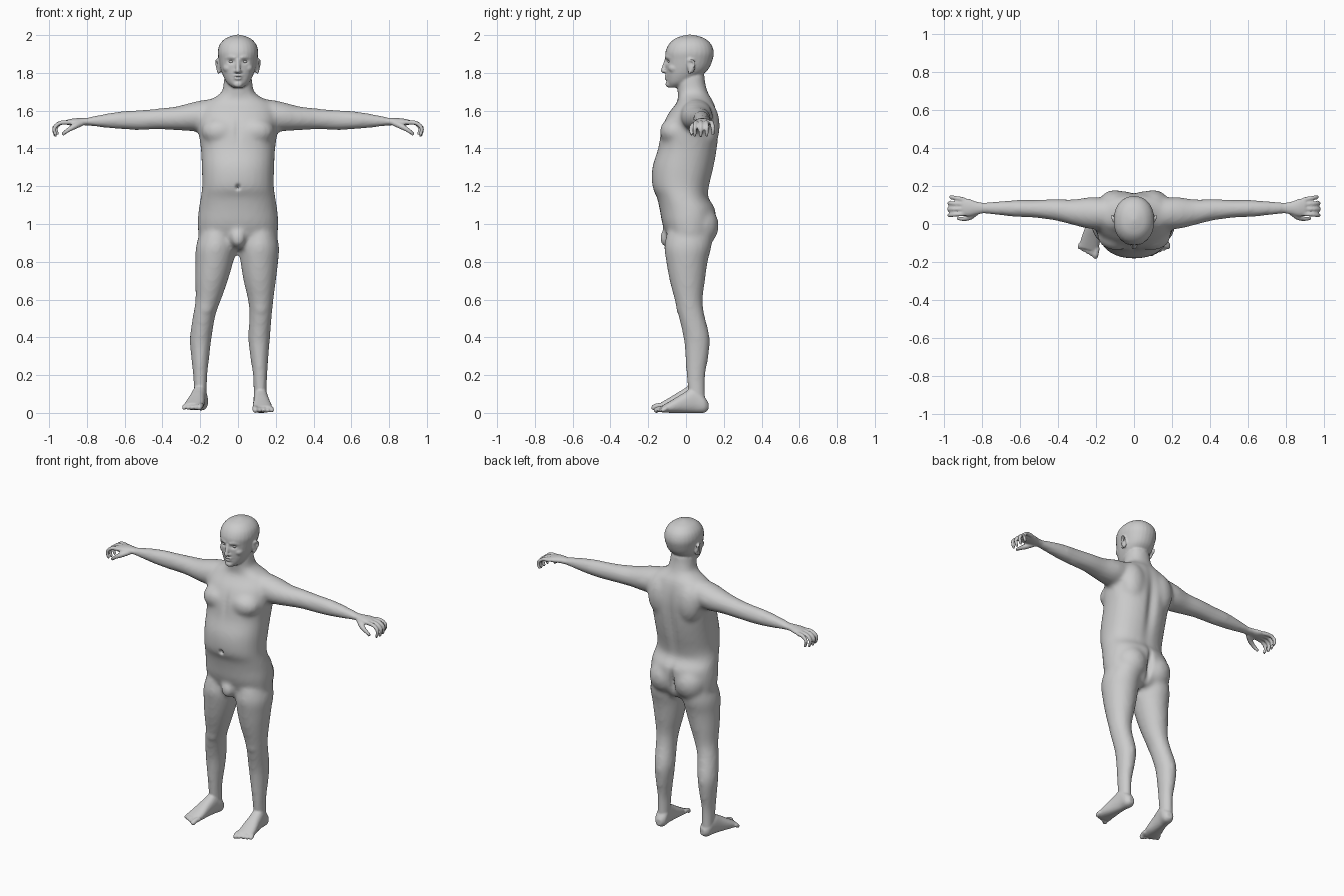
import bpy, bmesh
from math import sin, cos, pi, radians, copysign, exp
from mathutils import Vector, Matrix

if "Cube" in bpy.data.objects:
    bpy.data.objects.remove(bpy.data.objects["Cube"])

skin = bpy.data.materials.new("neutral grey")
skin.use_nodes = True
skin.diffuse_color = (0.6, 0.6, 0.6, 1)
skin.node_tree.nodes["Principled BSDF"].inputs["Base Color"].default_value = skin.diffuse_color


def spline(rows, steps):
    """Smooth interpolation through rows of numbers."""
    rows = [Vector(r) for r in rows]
    rows = [rows[0]] + rows + [rows[-1]]
    out = []
    for a, b, c, d in zip(rows, rows[1:], rows[2:], rows[3:]):
        for i in range(steps):
            t = i / steps
            out.append(b + (c - a) * (t / 2) + (a * 2 - b * 5 + c * 4 - d) * (t * t / 2)
                       + (b * 3 - a - c * 3 + d) * (t ** 3 / 2))
    return out + [rows[-1]]


def bridge(bm, rings):
    rings = [[bm.verts.new(p) for p in ring] for ring in rings]
    for lower, upper in zip(rings, rings[1:]):
        for k in range(len(lower)):
            bm.faces.new((lower[k - 1], lower[k], upper[k], upper[k - 1]))
    bm.faces.new(rings[0][::-1])
    bm.faces.new(rings[-1])


def loft(bm, axis, rows, power=2.0, sides=28):
    """Rows hold: place along axis, two centre values, two radii."""
    u, v = [i for i in range(3) if i != axis]
    rings = []
    for along, cu, cv, ru, rv in spline(rows, 4):
        ring = []
        for k in range(sides):
            c, s = cos(2 * pi * k / sides), sin(2 * pi * k / sides)
            p = Vector()
            p[axis] = along
            p[u] = cu + ru * copysign(abs(c) ** (2 / power), c)
            p[v] = cv + rv * copysign(abs(s) ** (2 / power), s)
            ring.append(p)
        rings.append(ring)
    bridge(bm, rings)


def ball(bm, centre, radii, tilt=0):
    m = Matrix.Translation(centre) @ Matrix.Rotation(radians(tilt), 4, 'X') @ Matrix.Diagonal((*radii, 1))
    bmesh.ops.create_uvsphere(bm, u_segments=16, v_segments=10, radius=1, matrix=m)


def tube(bm, rows, sides=10):
    """Limb with a round tip through rows of x, y, z, radius."""
    path = spline(rows, 4)
    points = [p.to_3d() for p in path]
    across = (points[1] - points[0]).orthogonal()
    rings = []
    for i, p in enumerate(points):
        ahead = (points[min(i + 1, len(points) - 1)] - points[max(i - 1, 0)]).normalized()
        across = (across - ahead * across.dot(ahead)).normalized()
        other = ahead.cross(across)
        rings.append([p + (across * cos(2 * pi * k / sides) + other * sin(2 * pi * k / sides)) * path[i][3]
                      for k in range(sides)])
    bridge(bm, rings)
    ball(bm, points[-1], [path[-1][3]] * 3)


def finish(bm, name):
    bmesh.ops.recalc_face_normals(bm, faces=bm.faces[:])
    mesh = bpy.data.meshes.new(name)
    bm.to_mesh(mesh)
    bm.free()
    obj = bpy.data.objects.new(name, mesh)
    bpy.context.collection.objects.link(obj)
    return obj


def fuse(parts, name, voxel, rounds):
    """Merge overlapping parts into one soft skin."""
    bm = bmesh.new()
    for part in parts:
        bm.from_mesh(part.data)
        bpy.data.objects.remove(part)
    obj = finish(bm, name)
    mod = obj.modifiers.new("skin", 'REMESH')
    mod.mode, mod.voxel_size = 'VOXEL', voxel
    mod = obj.modifiers.new("soften", 'SMOOTH')
    mod.factor, mod.iterations = 0.5, rounds
    graph = bpy.context.evaluated_depsgraph_get()
    mesh = bpy.data.meshes.new_from_object(obj.evaluated_get(graph))
    obj.modifiers.clear()
    obj.data = mesh
    return obj


def sculpt(obj, strokes):
    """Each stroke: centre, reach, push."""
    for centre, reach, push in strokes:
        centre, push = Vector(centre), Vector(push)
        for v in obj.data.vertices:
            d = v.co - centre
            if abs(d.z) < 3 * reach[2] and abs(d.x) < 3 * reach[0]:
                v.co += push * exp(-sum((d[i] / reach[i]) ** 2 for i in range(3)))


# Torso with belly, chest and buttocks
bm = bmesh.new()
loft(bm, 2, [(.87, 0, .01, .12, .09), (.92, 0, .02, .2, .115), (1, 0, .015, .213, .14),
             (1.08, 0, .008, .208, .148), (1.14, 0, -.017, .198, .137), (1.2, 0, -.027, .19, .152),
             (1.3, 0, -.014, .192, .164), (1.4, 0, .01, .197, .158), (1.5, 0, .022, .21, .153),
             (1.58, 0, .035, .205, .132), (1.64, 0, .05, .18, .1), (1.67, 0, .045, .125, .087),
             (1.7, 0, .035, .086, .08), (1.76, 0, .025, .075, .075), (1.8, 0, .03, .07, .07)], 2.25)
ball(bm, (0, -.1, .925), (.04, .04, .05))
for s in (-1, 1):
    ball(bm, (s * .095, -.06, 1.49), (.1, .08, .075))
    ball(bm, (s * .09, .075, .99), (.1, .1, .11))
    ball(bm, (s * .1, .11, 1.52), (.085, .07, .13))
    # Arm
    loft(bm, 0, [(s * x, y, z, ry, rz) for x, y, z, ry, rz in (
        (.08, .06, 1.58, .08, .08), (.16, .055, 1.575, .085, .085), (.24, .058, 1.568, .083, .077),
        (.32, .062, 1.56, .068, .064), (.42, .075, 1.556, .056, .056), (.53, .08, 1.55, .047, .053),
        (.62, .082, 1.549, .045, .048), (.72, .083, 1.546, .037, .035), (.8, .084, 1.542, .029, .023),
        (.85, .084, 1.54, .03, .02))])
    # Leg, with the right one set wider
    loft(bm, 2, [(z, (left if s > 0 else -right), y, rx, ry) for z, right, left, y, rx, ry in (
        (.96, .11, .11, .02, .09, .12), (.88, .118, .113, .01, .105, .125), (.8, .125, .113, .005, .1, .11),
        (.7, .14, .115, .007, .086, .094), (.6, .157, .12, .014, .068, .075), (.52, .178, .12, .028, .06, .07),
        (.4, .197, .112, .056, .058, .07), (.3, .2, .113, .058, .049, .062), (.2, .2, .117, .052, .038, .051),
        (.12, .2, .118, .055, .036, .046), (.05, .2, .118, .06, .036, .045))])
    ball(bm, ((.121 if s > 0 else -.166), -.022, .56), (.036, .034, .045))
core = fuse([finish(bm, "trunk_and_limbs")], "trunk_and_limbs", .014, 7)
sculpt(core, [((0, .18, 1.38), (.03, .1, .2), (0, -.02, 0)), ((0, .17, .98), (.015, .08, .08), (0, -.035, 0)),
              ((0, -.14, 1.5), (.016, .05, .07), (0, .008, 0))])

# Head with ears, nose, lips and chin
bm = bmesh.new()
loft(bm, 2, [(1.722, 0, -.06, .025, .03), (1.745, 0, -.035, .056, .064), (1.78, 0, -.015, .077, .089),
             (1.82, 0, .006, .092, .113), (1.87, 0, .016, .102, .125), (1.91, 0, .019, .107, .128),
             (1.95, 0, .021, .097, .113), (1.98, 0, .021, .07, .082), (1.995, 0, .021, .036, .043),
             (2.002, 0, .021, .008, .01)], 2.15)
tube(bm, [(0, -.105, 1.868, .01), (0, -.113, 1.84, .011), (0, -.121, 1.812, .0135)])
ball(bm, (0, -.092, 1.74), (.026, .017, .018))
ball(bm, (0, -.104, 1.783), (.026, .012, .007))
ball(bm, (0, -.102, 1.771), (.023, .012, .008))
for s in (-1, 1):
    ball(bm, (s * .012, -.11, 1.808), (.009, .013, .008))
    tube(bm, [(s * .015, -.106, 1.879, .008), (s * .04, -.097, 1.885, .009), (s * .062, -.078, 1.878, .009)])
    ball(bm, (s * .052, -.06, 1.825), (.028, .034, .026))
    ball(bm, (s * .101, .026, 1.832), (.01, .02, .036), 12)
    tube(bm, [(s * .1, .008, 1.845, .005), (s * .11, .018, 1.868, .006), (s * .116, .042, 1.86, .006),
              (s * .113, .042, 1.835, .006), (s * .103, .016, 1.8, .007)])
head = finish(bm, "head")


# Hands with curled fingers and thumb
def hand(s):
    bm = bmesh.new()
    loft(bm, 0, [(s * x, y, z, ry, rz) for x, y, z, ry, rz in (
        (.79, .084, 1.542, .027, .02), (.83, .084, 1.542, .034, .019), (.87, .087, 1.54, .046, .019),
        (.905, .09, 1.538, .046, .014))])
    for i, reach in enumerate((.97, 1, .97, .86)):
        y, tip = .054 + i * .025, .046 + i * .032
        tube(bm, [(s * (.895 + dx * reach), y + (tip - y) * bend, 1.538 + dz * reach, r) for dx, bend, dz, r in (
            (0, 0, 0, .0125), (.05, .6, -.004, .0115), (.08, 1, -.032, .0105), (.072, 1, -.07, .009))])
    tube(bm, [(s * .825, .065, 1.535, .016), (s * .865, .036, 1.517, .016),
              (s * .9, .027, 1.497, .012), (s * .925, .03, 1.478, .01)])
    return finish(bm, "hand")


# Feet with five toes
def foot(s, heel, turn, lift):
    bm = bmesh.new()
    loft(bm, 1, [(-t, x * s, z, rx, rz) for t, x, z, rx, rz in (
        (0, 0, .035, .018, .02), (.025, 0, .045, .036, .045), (.075, 0, .066, .038, .066),
        (.13, 0, .053, .042, .053), (.19, 0, .035, .05, .035), (.245, .002, .02, .051, .018))], 2.3)
    for i in range(5):
        x, r = s * (i * .0225 - .042), (.015 if i == 0 else .0115)
        front = -.272 + i * .007
        tube(bm, [(x, -.225, .026, r), (x, front + .014, .022, r), (x, front, .014, r)])
    m = Matrix.Translation((*heel, lift)) @ Matrix.Rotation(radians(turn), 4, 'Z')
    bmesh.ops.transform(bm, matrix=m, verts=bm.verts[:])
    return finish(bm, "foot")


body = fuse([core, head, hand(-1), hand(1), foot(-1, (-.188, .105), -12, .014), foot(1, (.115, .118), 4, 0)],
            "human_body", .0065, 2)

# Eye sockets, mouth line and navel
sculpt(body, [((s * .037, -.105, 1.86), (.018, .03, .01), (0, .013, 0)) for s in (-1, 1)]
       + [((0, -.11, 1.777), (.024, .03, .004), (0, .006, 0)), ((0, -.18, 1.195), (.011, .04, .013), (0, .022, 0))])

# Eyeballs
eyes = []
for s, side in ((-1, "right"), (1, "left")):
    bm = bmesh.new()
    ball(bm, (s * .036, -.083, 1.86), (.014, .014, .009))
    eyes.append(finish(bm, side + "_eye"))

for obj in [body] + eyes:
    obj.data.materials.clear()
    obj.data.materials.append(skin)
    bpy.ops.object.select_all(action='DESELECT')
    obj.select_set(True)
    bpy.context.view_layer.objects.active = obj
    bpy.ops.object.shade_smooth_by_angle(angle=radians(40))
